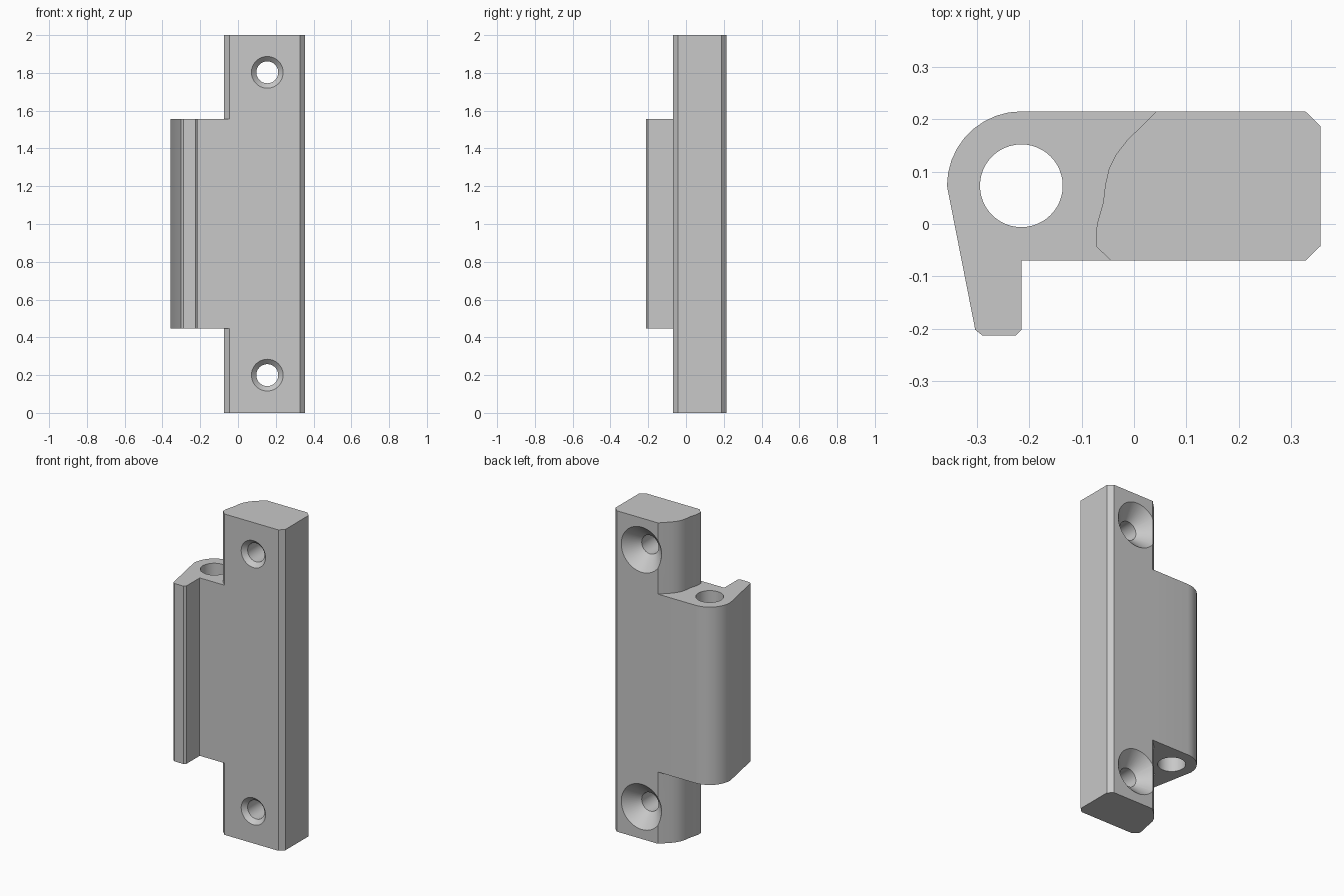
import bpy, bmesh, math
from mathutils import Matrix

if "Cube" in bpy.data.objects:
    bpy.data.objects.remove(bpy.data.objects["Cube"])

grey = bpy.data.materials.new("light grey")
grey.diffuse_color = (0.58, 0.58, 0.58, 1)
grey.use_nodes = True
grey.node_tree.nodes["Principled BSDF"].inputs["Base Color"].default_value = grey.diffuse_color


def make_object(name, bm):
    bmesh.ops.recalc_face_normals(bm, faces=bm.faces)
    mesh = bpy.data.meshes.new(name)
    bm.to_mesh(mesh)
    bm.free()
    mesh.materials.append(grey)
    obj = bpy.data.objects.new(name, mesh)
    bpy.context.collection.objects.link(obj)
    return obj


def prism(name, outline, z0, z1):
    """Extrude an xy outline from z0 to z1."""
    bm = bmesh.new()
    face = bm.faces.new([bm.verts.new((x, y, z0)) for x, y in outline])
    new = bmesh.ops.extrude_face_region(bm, geom=[face])["geom"]
    bmesh.ops.translate(bm, vec=(0, 0, z1 - z0),
                        verts=[v for v in new if isinstance(v, bmesh.types.BMVert)])
    return make_object(name, bm)


def lathe(name, profile, matrix, sides=48):
    """Closed round cutter from (radius, height) rings."""
    bm = bmesh.new()
    rings = [[bm.verts.new(matrix @ Matrix.Rotation(2 * math.pi * i / sides, 4, 'Z')
                           @ Matrix.Translation((r, 0, h)).translation)
              for i in range(sides)] for r, h in profile]
    for a, b in zip(rings, rings[1:]):
        for i in range(sides):
            j = (i + 1) % sides
            bm.faces.new((a[i], a[j], b[j], b[i]))
    bm.faces.new(rings[0])
    bm.faces.new(rings[-1])
    return make_object(name, bm)


def combine(target, other, operation):
    mod = target.modifiers.new(operation.lower(), 'BOOLEAN')
    mod.operation = operation
    mod.solver = 'EXACT'
    mod.object = other
    bpy.context.view_layer.objects.active = target
    bpy.ops.object.modifier_apply(modifier=mod.name)
    bpy.data.objects.remove(other)


# Full-height mounting plate: chamfered right side, curved relief on the left
plate = prism("hinge_body", [
    (0.327, 0.215), (0.356, 0.187), (0.356, -0.042), (0.327, -0.07),
    (-0.044, -0.07), (-0.073, -0.042), (-0.073, -0.017), (-0.069, 0.006),
    (-0.059, 0.04), (-0.055, 0.074), (-0.048, 0.105), (-0.034, 0.133),
    (-0.013, 0.16), (0.043, 0.215)], 0, 2)

# Middle knuckle: rounded barrel with a tapered lip toward the front
cx, cy, r = -0.215, 0.073, 0.142
arc = [(cx + r * math.cos(math.radians(a)), cy + r * math.sin(math.radians(a)))
       for a in range(90, 181, 10)]
knuckle = prism("knuckle", [(0.1, 0.215)] + arc + [
    (-0.303, -0.202), (-0.289, -0.213), (-0.226, -0.213), (-0.215, -0.202),
    (-0.215, -0.07), (0.1, -0.07)], 0.447, 1.556)
combine(plate, knuckle, 'UNION')

# Vertical pin hole
pin = lathe("pin_cutter", [(0.079, 0.3), (0.079, 1.7)], Matrix.Translation((cx, cy, 0)))
combine(plate, pin, 'DIFFERENCE')

# Screw holes: deep countersink at the back, small one at the front
along_y = Matrix.Rotation(-math.pi / 2, 4, 'X')
for z in (0.2, 1.803):
    screw = lathe("screw_cutter", [(0.104, -0.09), (0.058, -0.044), (0.058, 0.132), (0.161, 0.235)],
                  Matrix.Translation((0.155, 0, z)) @ along_y)
    combine(plate, screw, 'DIFFERENCE')

# Smooth curves, sharp edges
plate.select_set(True)
bpy.context.view_layer.objects.active = plate
bpy.ops.object.shade_smooth_by_angle(angle=math.radians(30))
